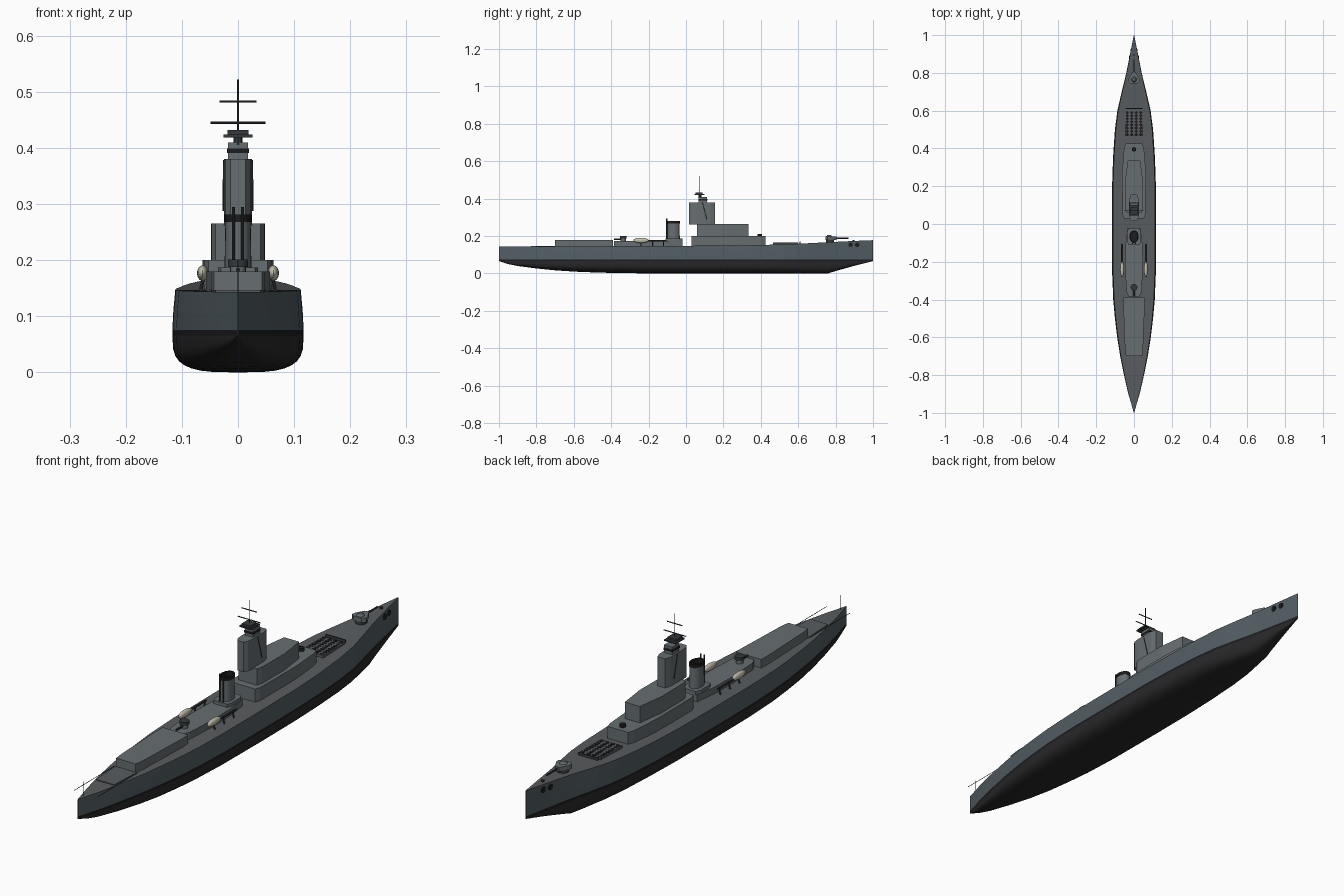
import bpy, bmesh, math
from mathutils import Vector, Matrix

if "Cube" in bpy.data.objects:
    bpy.data.objects.remove(bpy.data.objects["Cube"])


def mat(name, rgb):
    m = bpy.data.materials.new(name)
    m.diffuse_color = (*rgb, 1)
    m.use_nodes = True
    m.node_tree.nodes["Principled BSDF"].inputs["Base Color"].default_value = m.diffuse_color
    return m


HULL = mat("hull_grey", (0.085, 0.11, 0.125))
DECK = mat("deck_grey", (0.10, 0.108, 0.115))
HOUSE = mat("house_grey", (0.135, 0.155, 0.165))
BLACK = mat("black", (0.012, 0.012, 0.013))
BOTTOM = mat("underwater", (0.022, 0.022, 0.024))
DARK = mat("dark_fitting", (0.035, 0.04, 0.043))
CREAM = mat("boat_cream", (0.55, 0.53, 0.43))


def finish(name, bm, mats, smooth=False):
    bmesh.ops.recalc_face_normals(bm, faces=bm.faces)
    me = bpy.data.meshes.new(name)
    bm.to_mesh(me)
    bm.free()
    ob = bpy.data.objects.new(name, me)
    bpy.context.collection.objects.link(ob)
    for m in mats:
        me.materials.append(m)
    if smooth:
        bpy.context.view_layer.objects.active = ob
        ob.select_set(True)
        bpy.ops.object.shade_smooth_by_angle(angle=math.radians(35))
        ob.select_set(False)
    return ob


def house(name, half, z0, z1, m=HOUSE):
    """Prism from a half plan [(y, half width)...] mirrored over x."""
    plan = [(x, y) for y, x in half] + [(-x, y) for y, x in reversed(half)]
    bm = bmesh.new()
    f = bm.faces.new([bm.verts.new((x, y, z0)) for x, y in plan])
    r = bmesh.ops.extrude_face_region(bm, geom=[f])
    top = [v for v in r["geom"] if isinstance(v, bmesh.types.BMVert)]
    bmesh.ops.translate(bm, verts=top, vec=(0, 0, z1 - z0))
    return finish(name, bm, [m])


def box(name, x, y0, y1, z0, z1, m=HOUSE):
    return house(name, [(y0, x), (y1, x)], z0, z1, m)


def rod(name, a, b, r, m=DARK, r2=None, n=8):
    a, b = Vector(a), Vector(b)
    bm = bmesh.new()
    rot = (b - a).to_track_quat("Z", "Y").to_matrix().to_4x4()
    bmesh.ops.create_cone(bm, cap_ends=True, segments=n, radius1=r,
                          radius2=r if r2 is None else r2, depth=(b - a).length,
                          matrix=Matrix.Translation((a + b) / 2) @ rot)
    return finish(name, bm, [m], True)


# hull: stations of (y, half width, keel height, deck height)
stations = [(-1, .0008, .066, .143), (-.95, .015, .05, .143), (-.9, .03, .04, .143),
            (-.8, .053, .027, .144), (-.7, .073, .017, .144), (-.6, .089, .010, .145),
            (-.5, .101, .006, .145), (-.4, .110, .003, .146), (-.25, .116, .001, .147),
            (0, .117, 0, .148), (.2, .116, 0, .149), (.35, .111, 0, .151),
            (.5, .101, 0, .155), (.6, .088, 0, .159), (.7, .065, 0, .164),
            (.76, .050, .001, .167), (.8, .041, .013, .169), (.9, .021, .041, .174),
            (1, .0008, .066, .178)]
bm = bmesh.new()
N = 8
rings = []
for y, w, k, d in stations:
    prof = []
    for i in range(N + 1):
        t = i / N * math.pi / 2
        prof.append((w * math.sin(t) ** .6, .066 - (.066 - k) * math.cos(t) ** .6))
    prof += [(w, .076), (w * .985, .11), (w * .955, d)]
    ring = [(-x, z) for x, z in reversed(prof[1:])] + prof
    rings.append([bm.verts.new((x, y, z)) for x, z in ring])
for a, b in zip(rings, rings[1:]):
    n = len(a)
    for i in range(n):
        f = bm.faces.new((a[i], a[(i + 1) % n], b[(i + 1) % n], b[i]))
        j = min(i, n - 2 - i)
        f.material_index = 3 if i == n - 1 else 0 if j < 2 else 1 if j == 2 else 2
for end in (rings[0], rings[-1]):
    bm.faces.new(end)
finish("hull", bm, [HULL, BLACK, BOTTOM, DECK], True)

# aft hangar and flight deck
house("hangar", [(-.70, .043), (-.66, .048), (-.42, .057), (-.39, .055)], .14, .18)
house("flight_deck", [(-.83, .040), (-.70, .047)], .14, .147, DECK)
rod("flag_staff", (0, -.965, .14), (0, -.965, .20), .001)

# midship house, aft mount and funnel base
house("midship_house", [(-.385, .028), (-.36, .040), (-.22, .048), (-.11, .045),
                        (-.02, .034)], .14, .174)
house("funnel_base", [(-.11, .030), (-.09, .036), (-.04, .036), (-.02, .028)], .17, .187)
rod("aft_mount_base", (0, -.335, .17), (0, -.335, .188), .014, HOUSE, n=16)
rod("aft_mount_top", (0, -.335, .188), (0, -.335, .201), .018, DARK, n=16)
rod("aft_mount_barrel", (0, -.335, .183), (0, -.385, .183), .004)

# funnel: oval tube with a dark cap band and recessed top
bm = bmesh.new()
levels = [(.185, 1), (.268, .94), (.268, 1), (.281, 1), (.281, .8), (.262, .8)]
loops = [[bm.verts.new((.024 * s * math.cos(k * math.tau / 24),
                        -.067 + .034 * s * math.sin(k * math.tau / 24), z))
          for k in range(24)] for z, s in levels]
for li, (a, b) in enumerate(zip(loops, loops[1:])):
    for k in range(24):
        f = bm.faces.new((a[k], a[(k + 1) % 24], b[(k + 1) % 24], b[k]))
        f.material_index = 0 if li == 0 else 1
bm.faces.new(loops[-1]).material_index = 1
bm.faces.new(loops[0])
finish("funnel", bm, [HOUSE, BLACK], True)

# forward superstructure tiers and tower
house("deckhouse_lower", [(.03, .053), (.05, .061), (.27, .063), (.40, .053),
                          (.425, .045)], .14, .20)
house("deckhouse_upper", [(.06, .040), (.08, .047), (.22, .048), (.335, .033)], .20, .265)
house("tower", [(.015, .013), (.03, .022), (.055, .025), (.13, .025), (.155, .017)], .262, .38)
box("tower_neck", .018, .068, .112, .38, .41)
box("neck_band", .0195, .066, .114, .391, .399, BLACK)
box("radar_platform", .026, .045, .10, .419, .424, DARK)
rod("platform_post", (0, .075, .405), (0, .075, .425), .008)
box("radar_box", .019, .050, .088, .424, .432, DARK)
rod("mast", (0, .07, .43), (0, .07, .522), .0015)
for z, x in ((.445, .049), (.483, .033)):
    rod("yard_arm", (-x, .07, z), (x, .07, z), .002)
rod("forward_sensor", (0, .395, .20), (0, .395, .211), .012, BLACK, n=16)

# missile cell block with breakwater
box("cell_block", .047, .465, .60, .145, .164, DECK)
for i in range(4):
    for j in range(8):
        x, y = -.036 + i * .024, .4755 + j * .0163
        rod("cell_hatch", (x, y, .160), (x, y, .1655), .0095, BLACK, n=4).name = f"cell_hatch_{i}_{j}"
box("breakwater", .044, .608, .613, .155, .170, DARK)

# bow gun
rod("gun_ring", (0, .77, .16), (0, .77, .180), .022, DARK, n=20)
house("gun_house", [(.745, .018), (.756, .030), (.77, .028), (.805, .009)], .180, .197)
rod("gun_dome", (0, .765, .197), (0, .765, .206), .015, HOUSE, .009, n=12)
rod("gun_barrel", (0, .79, .189), (0, .87, .189), .0035)
rod("bow_bollard", (0, .895, .165), (0, .895, .180), .006)

# parts mirrored on both sides
for s, side in ((-1, "left"), (1, "right")):
    bm = bmesh.new()
    bmesh.ops.create_uvsphere(bm, u_segments=20, v_segments=12, radius=1,
                              matrix=Matrix.Translation((s * .063, -.24, .177))
                              @ Matrix.Diagonal((.010, .041, .014, 1)))
    finish(f"boat_{side}", bm, [CREAM], True)
    rod(f"boat_boom_{side}", (s * .066, -.105, .175), (s * .066, -.20, .175), .004)
    for y in (-.12, -.18, -.24):
        rod(f"boom_post_{side}", (s * .068, y, .14), (s * .06, y, .175), .003)
    rod(f"exhaust_pipe_{side}", (s * .008, -.103, .185), (s * .008, -.103, .295), .003)
    rod(f"tower_strut_{side}", (s * .025, .088, .378), (s * .026, .112, .288), .0018)
    rod(f"deck_edge_rail_{side}", (s * .05, -.70, .147), (s * .05, -.95, .147), .001)
    for y, w in ((.88, .0235), (.915, .0165)):
        rod(f"hawse_{side}", (s * (w - .004), y, .153), (s * (w + .003), y, .153), .012, BLACK, n=16)
